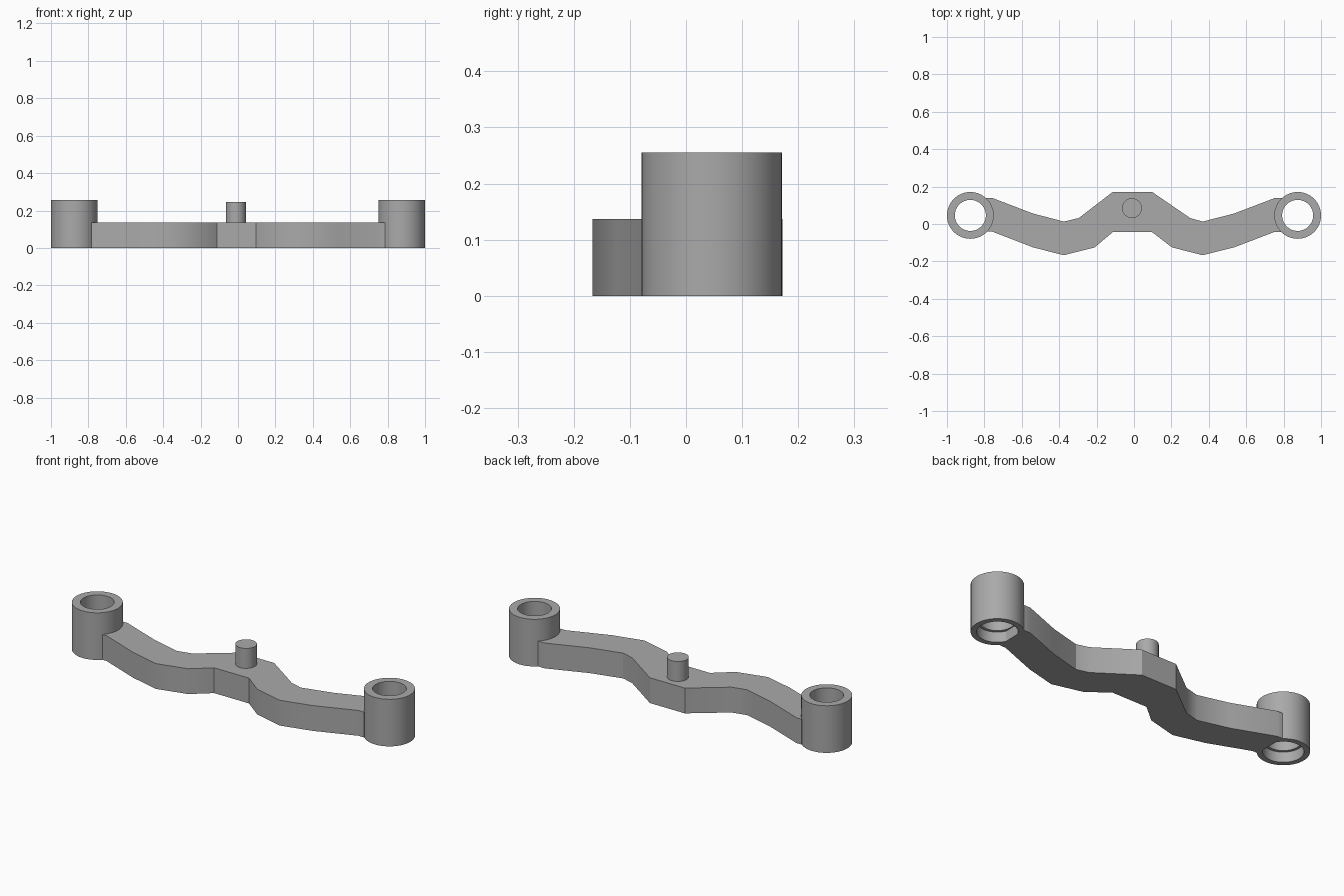
import bpy, bmesh, math

cube = bpy.data.objects.get("Cube")
if cube:
    bpy.data.objects.remove(cube, do_unlink=True)

grey = bpy.data.materials.new("plain grey")
grey.use_nodes = True
colour = (0.4, 0.4, 0.4, 1)
grey.diffuse_color = colour
grey.node_tree.nodes["Principled BSDF"].inputs["Base Color"].default_value = colour


def finish(bm, name):
    bmesh.ops.recalc_face_normals(bm, faces=bm.faces)
    mesh = bpy.data.meshes.new(name)
    bm.to_mesh(mesh)
    bm.free()
    mesh.materials.append(grey)
    obj = bpy.data.objects.new(name, mesh)
    bpy.context.collection.objects.link(obj)
    bpy.ops.object.select_all(action="DESELECT")
    obj.select_set(True)
    bpy.context.view_layer.objects.active = obj
    bpy.ops.object.shade_smooth_by_angle(angle=math.radians(30))
    return obj


def lathe(name, profile, centre, closed, steps=64):
    """Spin a (radius, z) profile about a vertical axis."""
    bm = bmesh.new()
    verts = [bm.verts.new((centre[0] + r, centre[1], z)) for r, z in profile]
    edges = [bm.edges.new(pair) for pair in zip(verts, verts[1:])]
    if closed:
        edges.append(bm.edges.new((verts[-1], verts[0])))
    bmesh.ops.spin(bm, geom=verts + edges, cent=(*centre, 0), axis=(0, 0, 1),
                   angle=math.tau, steps=steps)
    bmesh.ops.remove_doubles(bm, verts=bm.verts, dist=0.0001)
    return finish(bm, name)


# Bent arm: outline of the back edge, then the front edge, extruded upward
ARM_HEIGHT = 0.137
back = [(-0.79, 0.14), (-0.76, 0.14), (-0.54, 0.056), (-0.375, 0.013), (-0.295, 0.032),
        (-0.113, 0.172), (0.096, 0.172), (0.3, 0.032), (0.367, 0.013),
        (0.535, 0.056), (0.75, 0.138), (0.79, 0.138)]
front = [(0.785, -0.043), (0.75, -0.043), (0.535, -0.125), (0.367, -0.167),
         (0.203, -0.125), (0.096, -0.043), (-0.113, -0.043), (-0.21, -0.125),
         (-0.375, -0.167), (-0.54, -0.125), (-0.76, -0.04), (-0.79, -0.04)]
bm = bmesh.new()
base = bm.faces.new([bm.verts.new((x, y, 0)) for x, y in back + front])
top = bmesh.ops.extrude_face_region(bm, geom=[base], use_keep_orig=True)["geom"]
bmesh.ops.translate(bm, verts=[v for v in top if isinstance(v, bmesh.types.BMVert)],
                    vec=(0, 0, ARM_HEIGHT))
finish(bm, "bent_arm")

# End sleeves with a wider counterbore underneath
sleeve = [(0.125, 0), (0.125, 0.255), (0.083, 0.255), (0.083, 0.055),
          (0.097, 0.055), (0.097, 0)]
for side, x in (("left", 0.875), ("right", -0.875)):
    lathe(side + "_sleeve", sleeve, (x, 0.046), True)

# Central peg
lathe("centre_peg", [(0, 0.1), (0.053, 0.1), (0.053, 0.245), (0, 0.245)],
      (-0.011, 0.085), False, 48)
